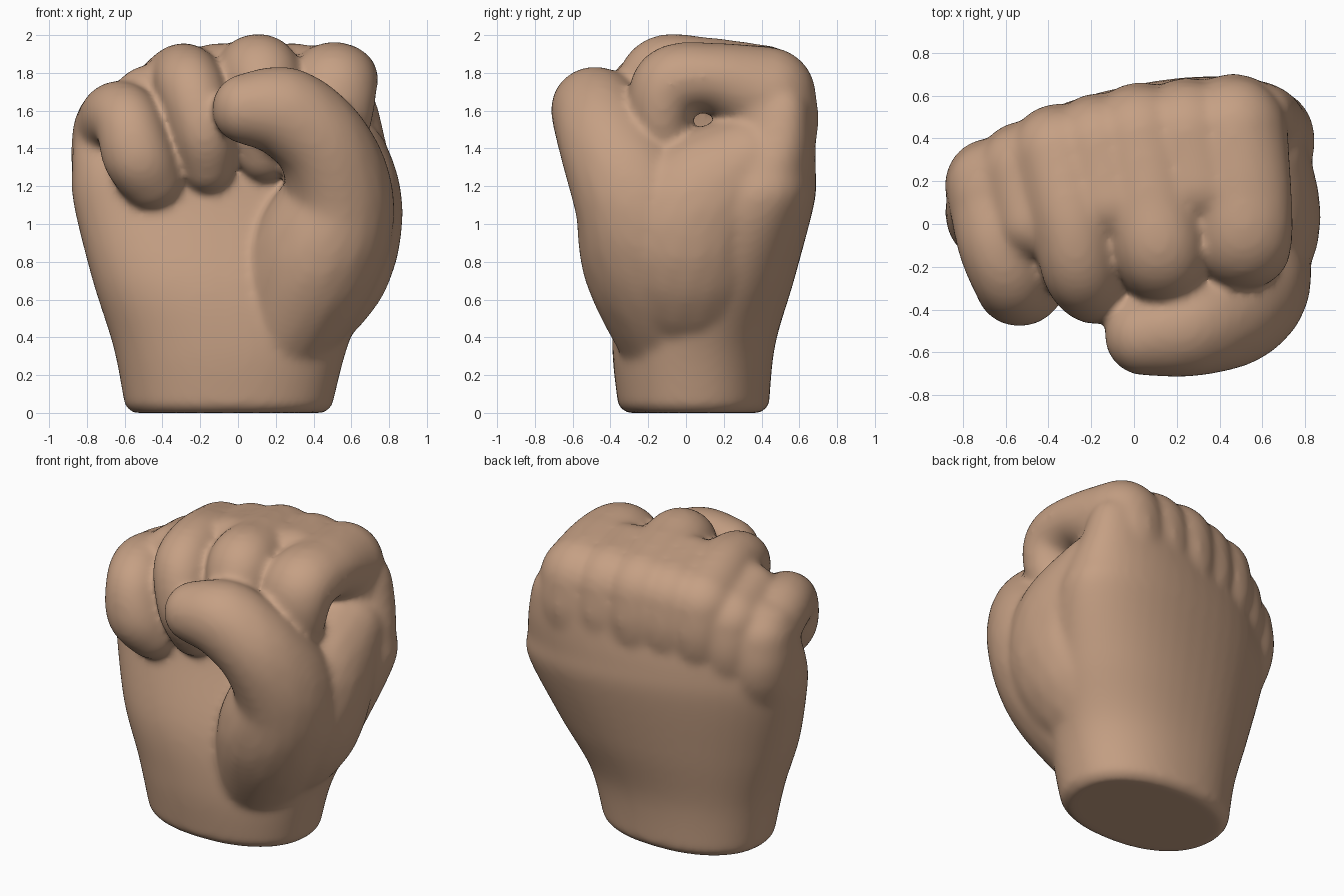
import bpy, bmesh, math
from mathutils import Vector, Matrix

skin = bpy.data.materials.new("warm skin")
skin.diffuse_color = (0.56, 0.35, 0.23, 1)

bm = bmesh.new()


def ellipsoid(c, r):
    m = Matrix.Translation(c) @ Matrix.Diagonal((r[0], r[1], r[2], 1))
    bmesh.ops.create_icosphere(bm, subdivisions=3, radius=1, matrix=m)


def spline(pts, t):
    """Catmull-Rom through points of any dimension, t in 0..len-1"""
    i = min(int(t), len(pts) - 2)
    u = t - i
    p = [pts[max(0, min(len(pts) - 1, i + k))] for k in (-1, 0, 1, 2)]
    return [0.5 * (2 * b + (c - a) * u + (2 * a - 5 * b + 4 * c - d) * u * u
                   + (3 * b - a - 3 * c + d) * u ** 3) for a, b, c, d in zip(*p)]


def digit(pts, steps=10):
    """Sweep an ellipsoid along x, y, z, half width, half thickness"""
    n = (len(pts) - 1) * steps
    for k in range(n + 1):
        x, y, z, w, r = spline(pts, k / steps)
        ellipsoid((x, y, z), (w, r, r))


def loft(sections, sides=48, power=2.2):
    """Stack of slanted superellipses: z, x0, x1, y centre, half depth, slant"""
    rings = []
    for z, x0, x1, yc, hy, slant in sections:
        ring = []
        for k in range(sides):
            a = 2 * math.pi * k / sides
            c, s = math.cos(a), math.sin(a)
            dx = math.copysign(abs(c) ** (2 / power), c) * (x1 - x0) / 2
            dy = math.copysign(abs(s) ** (2 / power), s) * hy
            ring.append(bm.verts.new(((x0 + x1) / 2 + dx, yc + dy + slant * dx, z)))
        rings.append(ring)
    for a, b in zip(rings, rings[1:]):
        for k in range(sides):
            j = (k + 1) % sides
            bm.faces.new((a[k], a[j], b[j], b[k]))
    bm.faces.new(rings[0][::-1])
    bm.faces.new(rings[-1])


# wrist and palm
key = [(0.04, -0.60, 0.50, 0.04, 0.40, 0.0),
       (0.35, -0.66, 0.58, 0.04, 0.43, 0.03),
       (0.70, -0.77, 0.72, 0.10, 0.46, 0.12),
       (1.10, -0.87, 0.84, 0.21, 0.43, 0.19),
       (1.28, -0.88, 0.82, 0.24, 0.40, 0.21),
       (1.45, -0.87, 0.78, 0.29, 0.33, 0.24),
       (1.65, -0.82, 0.73, 0.32, 0.27, 0.25),
       (1.74, -0.62, 0.66, 0.32, 0.20, 0.25)]
loft([(0.0, -0.56, 0.46, 0.04, 0.36, 0.0)]
     + [spline(key, k / 6) for k in range(6 * (len(key) - 1) + 1)])

# curled fingers, knuckle to tip
fingers = [
    [(-0.66, 0.17, 1.48, 0.22, 0.22), (-0.63, -0.08, 1.57, 0.20, 0.19),
     (-0.58, -0.25, 1.53, 0.18, 0.18), (-0.53, -0.30, 1.36, 0.19, 0.18),
     (-0.46, -0.24, 1.24, 0.17, 0.17)],
    [(-0.35, 0.32, 1.67, 0.23, 0.23), (-0.29, 0.0, 1.77, 0.19, 0.19),
     (-0.25, -0.22, 1.72, 0.18, 0.18), (-0.18, -0.29, 1.50, 0.17, 0.18),
     (-0.16, -0.22, 1.33, 0.15, 0.17)],
    [(0.03, 0.40, 1.70, 0.25, 0.25), (0.08, 0.1, 1.80, 0.22, 0.19),
     (0.12, -0.14, 1.80, 0.21, 0.19), (0.15, -0.22, 1.58, 0.19, 0.18),
     (0.14, -0.15, 1.39, 0.16, 0.17)],
    [(0.46, 0.43, 1.68, 0.26, 0.26), (0.50, 0.15, 1.77, 0.24, 0.19),
     (0.51, -0.08, 1.74, 0.23, 0.20), (0.49, -0.13, 1.55, 0.22, 0.17),
     (0.45, -0.07, 1.36, 0.18, 0.17)]]
for f in fingers:
    digit(f)

# flesh bridging neighbouring knuckles
bridges = []
for f, g in zip(fingers, fingers[1:]):
    mid = [[(a + b) / 2 for a, b in zip(p, q)] for p, q in zip(f[:2], g[:2])]
    mid[1][1] += 0.05
    mid[1][4] -= 0.015
    bridges.append(mid)
    digit(mid)

# tendons fading from the knuckles into the back of the hand
for f in fingers + bridges:
    x, y, z, w, r = f[0]
    digit([f[0], (x, y + 0.005, z - 0.2, w, r), (x * 0.9, y - 0.13, z - 0.5, w, r)])

# thumb with fleshy base, wrapping in front of the fingers
digit([(0.20, -0.02, 0.40, 0.26, 0.33), (0.40, -0.16, 0.80, 0.35, 0.39),
       (0.53, -0.25, 1.10, 0.30, 0.34), (0.46, -0.40, 1.40, 0.25, 0.27),
       (0.26, -0.47, 1.585, 0.23, 0.245), (0.05, -0.52, 1.61, 0.19, 0.19)])

# web filling the side between thumb and index finger
digit([(0.22, 0.04, 0.50, 0.28, 0.34), (0.42, 0.00, 0.80, 0.38, 0.42),
       (0.54, 0.04, 1.06, 0.335, 0.40), (0.53, 0.32, 1.32, 0.28, 0.26)])

me = bpy.data.meshes.new("clenched_hand")
bm.to_mesh(me)
bm.free()
me.materials.append(skin)
hand = bpy.data.objects.new("clenched_hand", me)
bpy.context.collection.objects.link(hand)

# fuse the parts into one soft skin
fuse = hand.modifiers.new("fuse", 'REMESH')
fuse.mode = 'VOXEL'
fuse.voxel_size = 0.02
fuse.use_smooth_shade = True
soft = hand.modifiers.new("soften", 'SMOOTH')
soft.factor = 0.5
soft.iterations = 16
